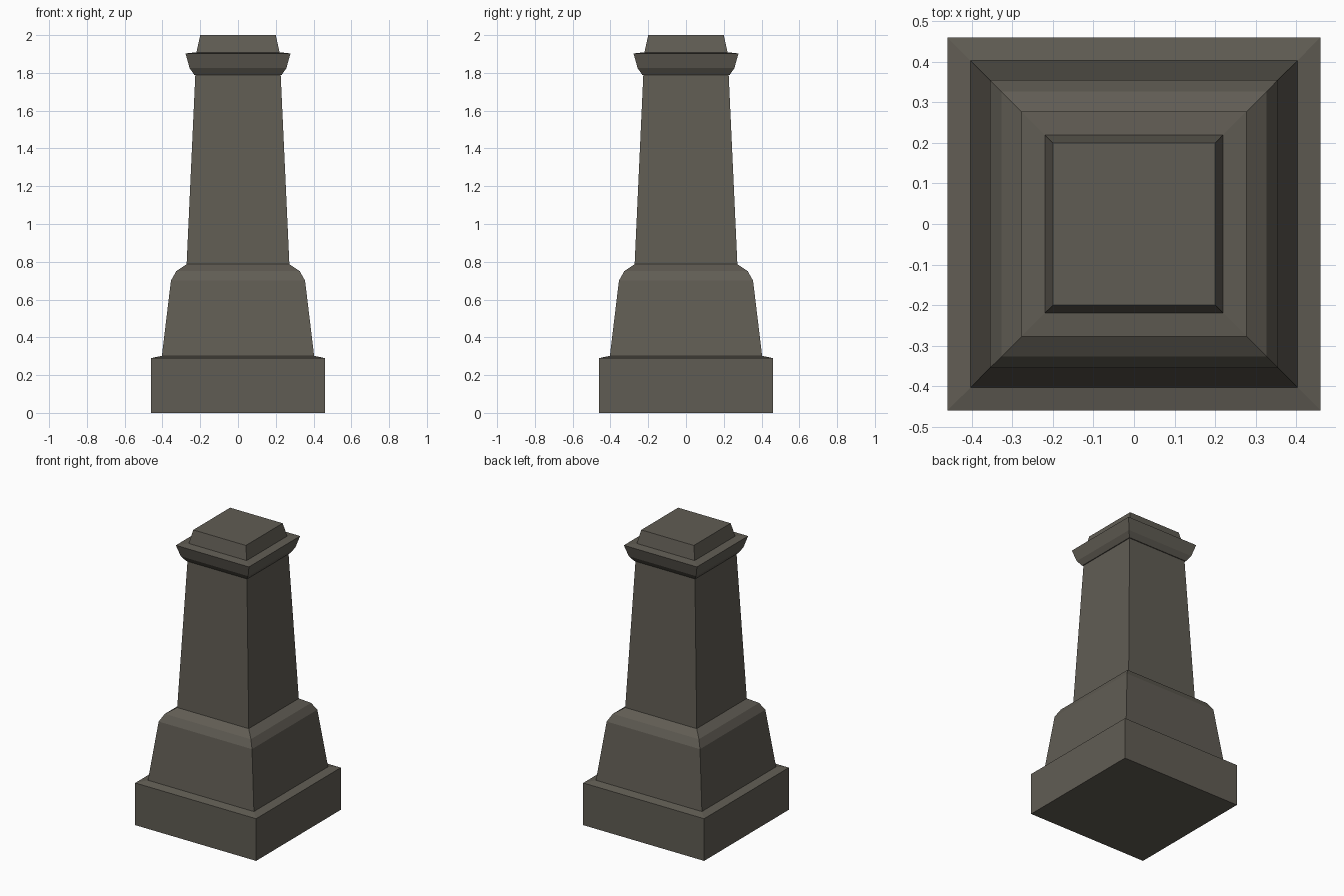
import bpy, bmesh

if "Cube" in bpy.data.objects:
    bpy.data.objects.remove(bpy.data.objects["Cube"])

stone = bpy.data.materials.new("weathered grey stone")
stone.diffuse_color = (0.118, 0.108, 0.088, 1)
stone.use_nodes = True
stone.node_tree.nodes["Principled BSDF"].inputs["Base Color"].default_value = stone.diffuse_color


def square_loft(name, profile):
    """Stack square rings given as (half width, height) and cap both ends."""
    bm = bmesh.new()
    rings = [[bm.verts.new((sx * h, sy * h, z))
              for sx, sy in ((-1, -1), (1, -1), (1, 1), (-1, 1))]
             for h, z in profile]
    for low, high in zip(rings, rings[1:]):
        for i in range(4):
            j = (i + 1) % 4
            bm.faces.new((low[i], low[j], high[j], high[i]))
    bm.faces.new(rings[0][::-1])
    bm.faces.new(rings[-1])
    mesh = bpy.data.meshes.new(name)
    bm.to_mesh(mesh)
    bm.free()
    mesh.materials.append(stone)
    obj = bpy.data.objects.new(name, mesh)
    bpy.context.collection.objects.link(obj)
    return obj


# One continuous stone pillar: plinth, pedestal, shaft, cornice, cap
square_loft("stone_pillar", [
    (0.46, 0.0), (0.46, 0.29),                    # plinth
    (0.403, 0.302), (0.355, 0.70),                # pedestal
    (0.327, 0.75), (0.272, 0.787),                # rounded shoulder
    (0.226, 1.79),                                # tapered shaft
    (0.232, 1.79), (0.256, 1.825), (0.278, 1.903),  # cornice
    (0.22, 1.909), (0.20, 2.0),                   # cap
])
